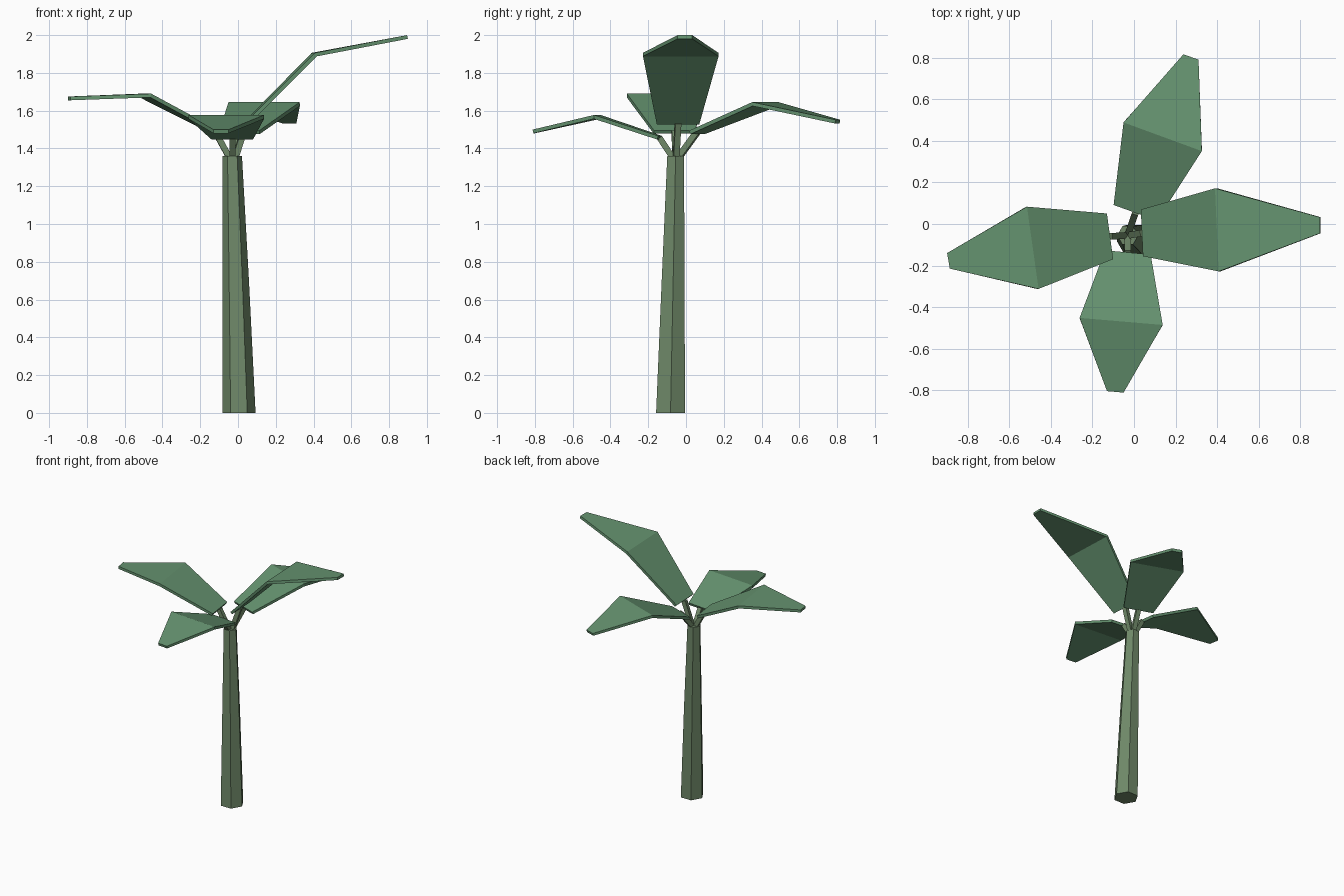
import bpy, bmesh, math
from mathutils import Vector

if "Cube" in bpy.data.objects:
    bpy.data.objects.remove(bpy.data.objects["Cube"])


def material(name, color):
    m = bpy.data.materials.new(name)
    m.diffuse_color = (*color, 1)
    m.use_nodes = True
    m.node_tree.nodes["Principled BSDF"].inputs["Base Color"].default_value = m.diffuse_color
    return m


BARK = material("bark_green", (0.16, 0.25, 0.14))
LEAF = material("leaf_green", (0.13, 0.29, 0.16))


def make_object(name, verts, faces, mat):
    mesh = bpy.data.meshes.new(name)
    bm = bmesh.new()
    vs = [bm.verts.new(v) for v in verts]
    for f in faces:
        bm.faces.new([vs[i] for i in f])
    bmesh.ops.recalc_face_normals(bm, faces=bm.faces[:])
    bm.to_mesh(mesh)
    bm.free()
    mesh.materials.append(mat)
    ob = bpy.data.objects.new(name, mesh)
    bpy.context.collection.objects.link(ob)
    return ob


def loft(name, rings, mat):
    """Closed solid through equal-sized rings of points."""
    n = len(rings[0])
    verts = [p for r in rings for p in r]
    faces = [(k * n + i, k * n + (i + 1) % n, (k + 1) * n + (i + 1) % n, (k + 1) * n + i)
             for k in range(len(rings) - 1) for i in range(n)]
    faces += [tuple(range(n)), tuple(range(len(verts) - n, len(verts)))]
    return make_object(name, verts, faces, mat)


# Leaning, tapering six-sided trunk: centre x, y, z, radius
def hexagon(x, y, z, r):
    return [(x + r * math.cos(i * math.pi / 3), y + r * math.sin(i * math.pi / 3), z)
            for i in range(6)]


loft("trunk", [hexagon(0.005, -0.082, 0, 0.088),
               hexagon(-0.012, -0.068, 0.70, 0.07),
               hexagon(-0.03, -0.055, 1.36, 0.051)], BARK)


# Square stalk between two points
def stalk(name, a, b, r=0.016):
    a, b = Vector(a), Vector(b)
    d = (b - a).normalized()
    side = d.cross(Vector((0, 0, 1))).normalized() * r
    up = side.cross(d).normalized() * r
    loft(name, [[p + side + up, p - side + up, p - side - up, p + side - up]
                for p in (a, b)], BARK)


# Each frond: left/right plan points and height at the base, fold and tip
FRONDS = {
    "right": [((0.04, 0.07), (0.05, -0.155), 1.535),
              ((0.395, 0.172), (0.413, -0.228), 1.897),
              ((0.897, 0.033), (0.897, -0.045), 1.99)],
    "left": [((-0.105, -0.17), (-0.135, 0.05), 1.487),
             ((-0.462, -0.313), (-0.518, 0.083), 1.68),
             ((-0.887, -0.215), (-0.90, -0.14), 1.665)],
    "front": [((0.08, -0.15), (-0.14, -0.13), 1.457),
              ((0.138, -0.487), (-0.262, -0.453), 1.567),
              ((-0.05, -0.81), (-0.13, -0.803), 1.49)],
    "back": [((-0.097, 0.095), (0.113, 0.02), 1.485),
             ((-0.05, 0.49), (0.327, 0.352), 1.635),
             ((0.237, 0.815), (0.31, 0.79), 1.542)],
}

for side, stations in FRONDS.items():
    # Two-panel folded blade with thickness
    verts = [(*p, z) for l, r, z in stations for p in (l, r)]
    blade = make_object(side + "_frond", verts, [(0, 1, 3, 2), (2, 3, 5, 4)], LEAF)
    thick = blade.modifiers.new("thickness", "SOLIDIFY")
    thick.thickness, thick.offset, thick.use_even_offset = 0.02, 0, True
    # Stalk from the trunk top to the blade base
    base = (Vector(verts[0]) + Vector(verts[1])) / 2
    root = Vector((-0.03, -0.055, 1.35))
    start = root + Vector((base.x - root.x, base.y - root.y, 0)).normalized() * 0.015
    stalk(side + "_stalk", start, base)
